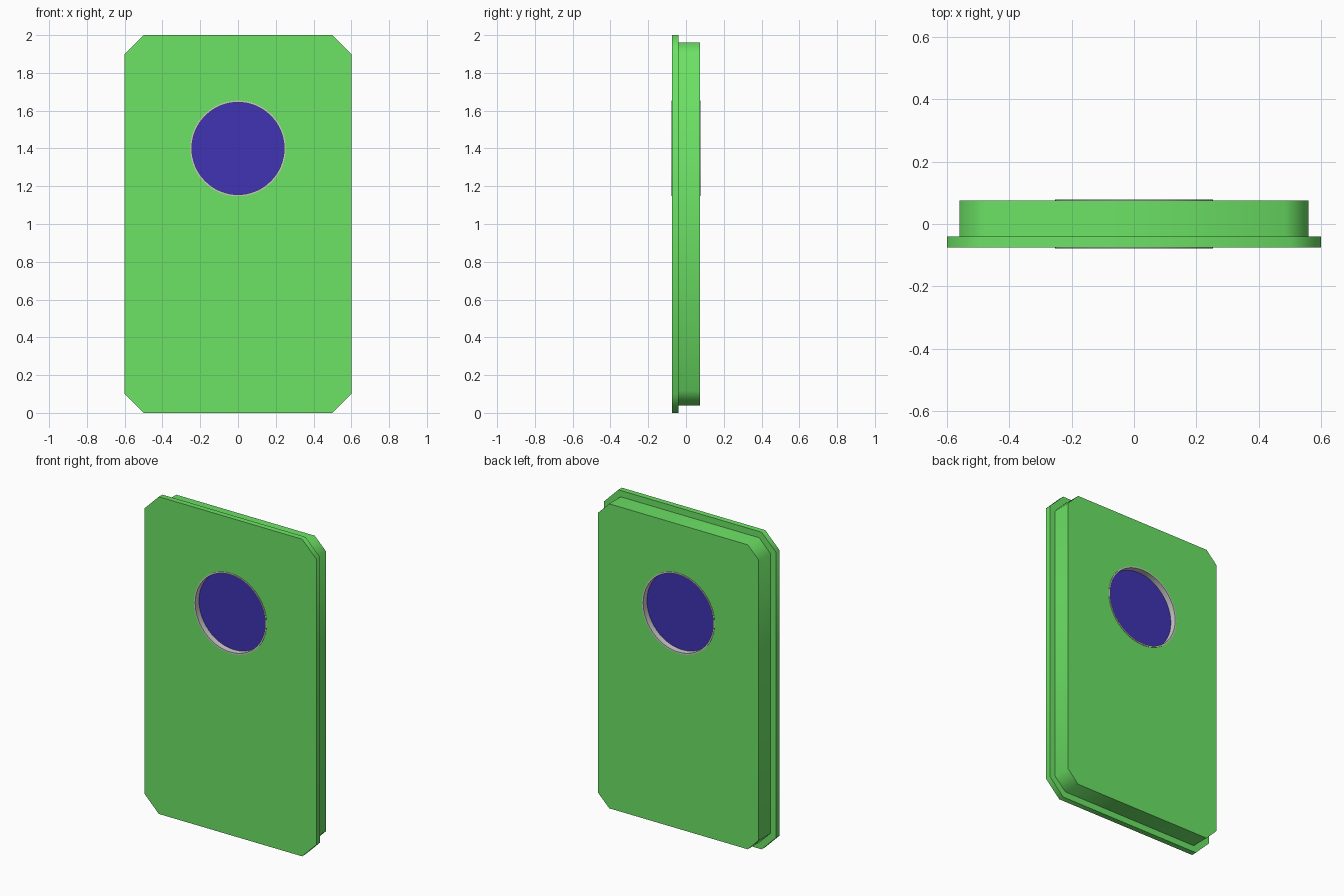
import bpy, bmesh, math

if "Cube" in bpy.data.objects:
    bpy.data.objects.remove(bpy.data.objects["Cube"])

HOLE_Z = 1.4


def material(name, rgb):
    m = bpy.data.materials.new(name)
    m.diffuse_color = (*rgb, 1)
    m.use_nodes = True
    m.node_tree.nodes["Principled BSDF"].inputs["Base Color"].default_value = m.diffuse_color
    return m


def mesh_object(name, bm, mat=None):
    bmesh.ops.recalc_face_normals(bm, faces=bm.faces)
    me = bpy.data.meshes.new(name)
    bm.to_mesh(me)
    bm.free()
    ob = bpy.data.objects.new(name, me)
    bpy.context.collection.objects.link(ob)
    if mat:
        me.materials.append(mat)
    return ob


def bridge(bm, a, b):
    n = len(a)
    for i in range(n):
        bm.faces.new((a[i], a[(i + 1) % n], b[(i + 1) % n], b[i]))


def octagon(bm, inset, y):
    """Rectangle with cut corners, pulled in evenly by inset."""
    w, h = 0.6 - inset, 1.0 - inset
    c = 0.1 - inset * (2 - math.sqrt(2))
    pts = [(w, h - c), (w - c, h), (c - w, h), (-w, h - c),
           (-w, c - h), (c - w, -h), (w - c, -h), (w, c - h)]
    return [bm.verts.new((x, y, z + 1)) for x, z in pts]


def circle(bm, r, y, n=64):
    return [bm.verts.new((r * math.cos(2 * math.pi * i / n), y,
                          HOLE_Z + r * math.sin(2 * math.pi * i / n))) for i in range(n)]


def disc(name, r, y0, y1, mat=None):
    bm = bmesh.new()
    a, b = circle(bm, r, y0), circle(bm, r, y1)
    bridge(bm, a, b)
    bm.faces.new(a)
    bm.faces.new(b)
    return mesh_object(name, bm, mat)


def smooth(ob, angle):
    bpy.ops.object.select_all(action='DESELECT')
    ob.select_set(True)
    bpy.context.view_layer.objects.active = ob
    bpy.ops.object.shade_smooth_by_angle(angle=math.radians(angle))


green = material("door_green", (0.15, 0.76, 0.13))
blue = material("window_blue", (0.05, 0.033, 0.45))

# Door slab: wide front flange stepping in to the body
bm = bmesh.new()
loops = [octagon(bm, i, y) for i, y in
         ((0, -0.075), (0, -0.04), (0.04, -0.04), (0.04, 0.075))]
for a, b in zip(loops, loops[1:]):
    bridge(bm, a, b)
bm.faces.new(loops[0])
bm.faces.new(loops[-1])
door = mesh_object("door_panel", bm, green)

# Round window opening
cutter = disc("window_cutter", 0.25, -0.3, 0.3)
cutter.hide_render = True
cut = door.modifiers.new("window_opening", 'BOOLEAN')
cut.operation = 'DIFFERENCE'
cut.solver = 'EXACT'
cut.object = cutter
smooth(door, 50)
bpy.ops.object.modifier_apply(modifier=cut.name)
bpy.data.objects.remove(cutter)

# Thin liner around the opening
bm = bmesh.new()
rings = [circle(bm, r, y) for r, y in
         ((0.253, -0.078), (0.253, 0.078), (0.244, 0.078), (0.244, -0.078))]
for i in range(4):
    bridge(bm, rings[i], rings[(i + 1) % 4])
smooth(mesh_object("window_rim", bm), 30)

# Recessed window pane
smooth(disc("window_pane", 0.246, -0.04, 0.04, blue), 30)
